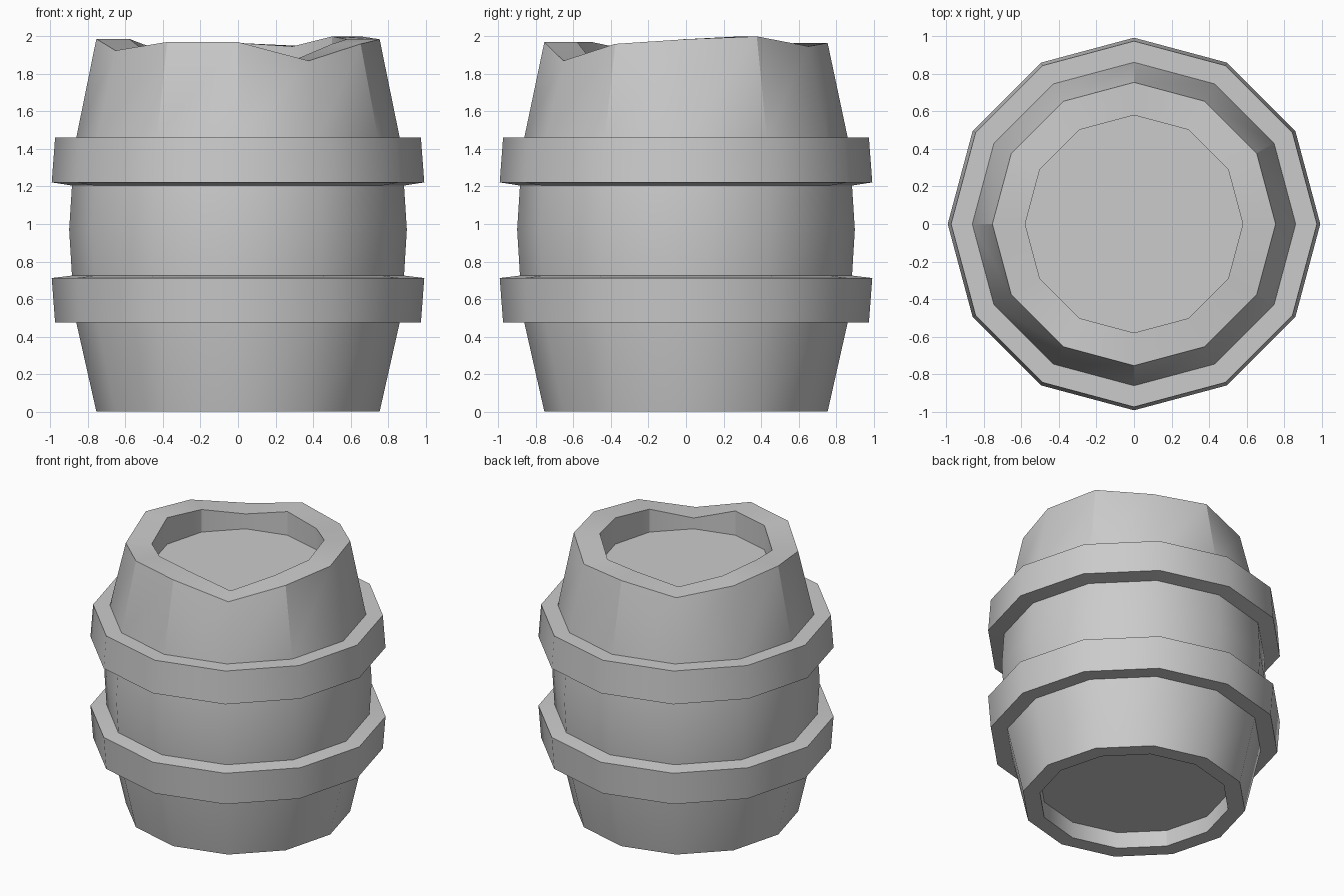
import bpy, bmesh, math

if "Cube" in bpy.data.objects:
    bpy.data.objects.remove(bpy.data.objects["Cube"])

SIDES = 12
# worn rim height at each corner, counter-clockwise from +x
RIM = [1.985, 2.0, 1.947, 1.965, 1.90, 1.957, 1.987, 1.925, 1.97, 1.97, 1.87, 1.96]


def lathe(name, profile, caps=False):
    """Revolve (radius, z) points; z=None means the uneven rim height."""
    bm = bmesh.new()
    rings = []
    for r, z in profile:
        ring = []
        for i in range(SIDES):
            a = 2 * math.pi * i / SIDES
            ring.append(bm.verts.new((r * math.cos(a), r * math.sin(a),
                                      RIM[i] if z is None else z)))
        rings.append(ring)
    for lo, hi in zip(rings, rings[1:]):
        for i in range(SIDES):
            j = (i + 1) % SIDES
            bm.faces.new((lo[i], lo[j], hi[j], hi[i]))
    if caps:
        bm.faces.new(rings[0][::-1])
        bm.faces.new(rings[-1])
    mesh = bpy.data.meshes.new(name)
    bm.to_mesh(mesh)
    bm.free()
    obj = bpy.data.objects.new(name, mesh)
    bpy.context.collection.objects.link(obj)
    bpy.ops.object.select_all(action='DESELECT')
    obj.select_set(True)
    bpy.context.view_layer.objects.active = obj
    bpy.ops.object.shade_smooth_by_angle(angle=math.radians(30))
    return obj


# Barrel body with recessed base and recessed lid
lathe("barrel_body", [
    (0.64, 0.12), (0.64, 0.0), (0.755, 0.0),
    (0.862, 0.475), (0.885, 0.725), (0.90, 0.97), (0.885, 1.205), (0.862, 1.46),
    (0.755, None), (0.58, None), (0.58, 1.79)], caps=True)

# Hoops, open on the side that sits against the body
lathe("lower_hoop", [(0.862, 0.475), (0.975, 0.475), (0.993, 0.712), (0.885, 0.725)])
lathe("upper_hoop", [(0.885, 1.205), (0.993, 1.222), (0.975, 1.46), (0.862, 1.46)])
